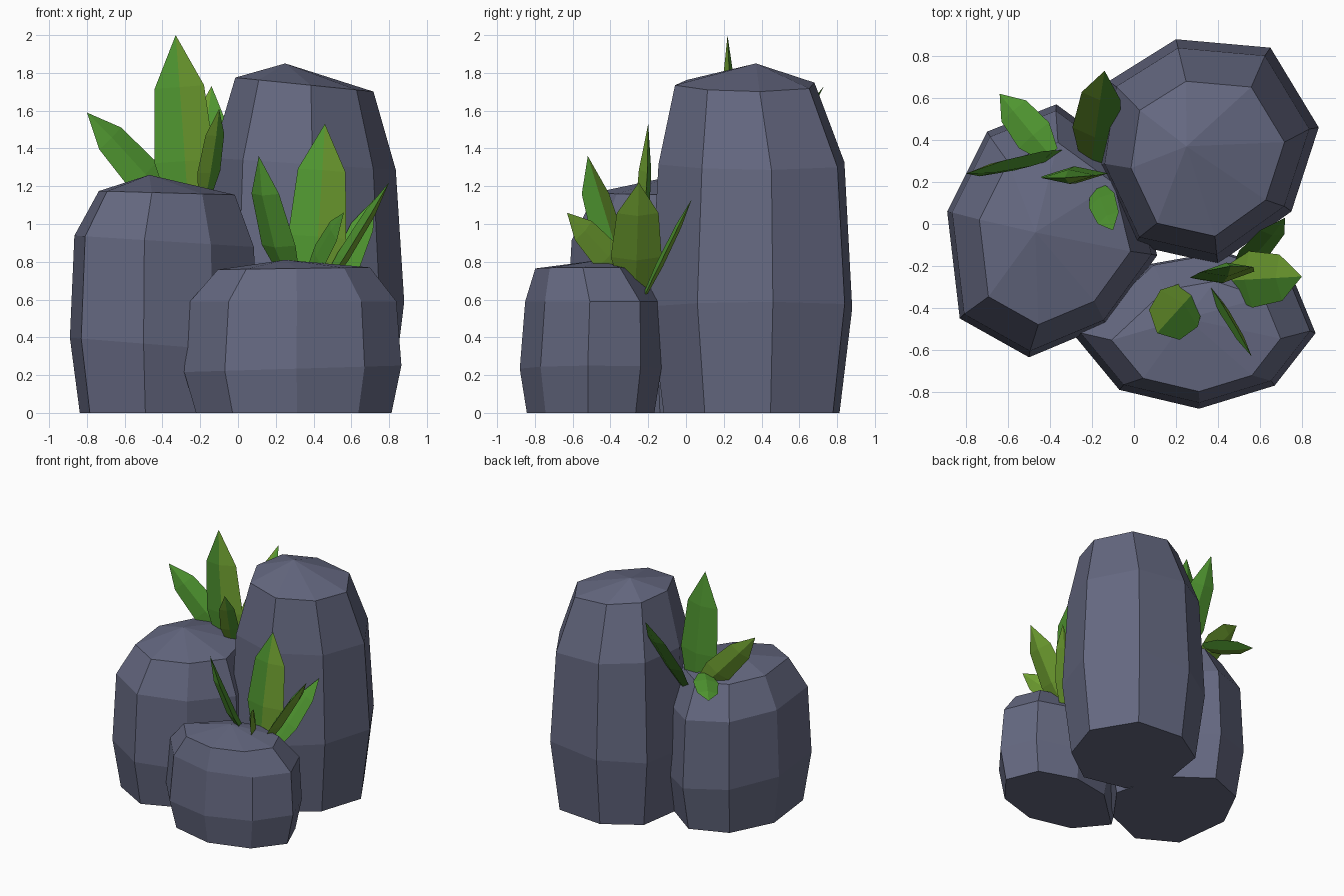
import bpy
import bmesh
from mathutils import Vector

cube = bpy.data.objects.get("Cube")
if cube:
    bpy.data.objects.remove(cube, do_unlink=True)


def make_material(name, rgb):
    mat = bpy.data.materials.new(name)
    mat.use_nodes = True
    mat.diffuse_color = (*rgb, 1)
    bsdf = next(n for n in mat.node_tree.nodes if n.type == 'BSDF_PRINCIPLED')
    bsdf.inputs["Base Color"].default_value = (*rgb, 1)
    bsdf.inputs["Roughness"].default_value = 0.9
    return mat


STONE = make_material("slate stone", (0.13, 0.14, 0.22))
GREEN = make_material("leaf green", (0.08, 0.31, 0.03))
LIME = make_material("leaf yellow green", (0.16, 0.35, 0.03))


def finish(name, bm, materials):
    bmesh.ops.recalc_face_normals(bm, faces=bm.faces)
    mesh = bpy.data.meshes.new(name)
    bm.to_mesh(mesh)
    bm.free()
    for mat in materials:
        mesh.materials.append(mat)
    obj = bpy.data.objects.new(name, mesh)
    bpy.context.collection.objects.link(obj)
    return obj


def bridge(bm, lower, upper):
    """Quads between two rings; returns them in order."""
    n = len(lower)
    return [bm.faces.new((lower[i], lower[(i + 1) % n], upper[(i + 1) % n], upper[i]))
            for i in range(n)]


def fan(bm, ring, tip):
    n = len(ring)
    return [bm.faces.new((ring[i], ring[(i + 1) % n], tip)) for i in range(n)]


def rock(name, outline, levels, apex):
    """Faceted boulder: the outline is scaled at each (height, scale, shift x, shift y, tilt)."""
    bm = bmesh.new()
    cx = sum(p[0] for p in outline) / len(outline)
    cy = sum(p[1] for p in outline) / len(outline)
    rings = []
    for z, s, sx, sy, tilt in levels:
        rings.append([bm.verts.new((cx + sx + s * (x - cx), cy + sy + s * (y - cy),
                                    z + tilt * (x - cx))) for x, y in outline])
    bm.faces.new(rings[0])
    for lower, upper in zip(rings, rings[1:]):
        bridge(bm, lower, upper)
    fan(bm, rings[-1], bm.verts.new(apex))
    return finish(name, bm, [STONE])


# Boulders
rock("tall_rock",
     [(0.20, 0.88), (-0.12, 0.68), (-0.18, 0.28), (0.0, -0.10),
      (0.40, -0.19), (0.75, 0.06), (0.88, 0.46), (0.65, 0.84)],
     [(0, 0.87, 0, 0, 0), (0.56, 1, 0, 0, 0.05), (1.32, 0.92, 0, 0, -0.06),
      (1.74, 0.69, 0.01, -0.04, -0.07)],
     (0.25, 0.37, 1.85))
rock("wide_rock",
     [(-0.37, 0.57), (-0.70, 0.44), (-0.89, 0.06), (-0.83, -0.45),
      (-0.50, -0.635), (-0.13, -0.48), (0.11, -0.15), (0.0, 0.30)],
     [(0, 0.89, 0, 0, 0), (0.36, 1, 0, 0, -0.08), (0.91, 0.95, 0, 0, -0.06),
      (1.165, 0.72, 0.02, -0.01, -0.02)],
     (-0.47, -0.04, 1.26))
rock("small_rock",
     [(0.31, -0.88), (0.67, -0.77), (0.865, -0.52), (0.75, -0.24),
      (0.42, -0.13), (0.08, -0.19), (-0.285, -0.53), (-0.07, -0.79)],
     [(0, 0.90, 0, 0, 0), (0.235, 1, 0, 0, 0.03), (0.59, 0.95, 0, 0.01, 0.0),
      (0.765, 0.70, -0.01, -0.03, 0.01)],
     (0.25, -0.45, 0.81))


def leaf(name, base, tip, across, width, lime="", bow=0.0):
    """Pointed leaf with a ridge on both sides; lime lists the yellow-green quarters."""
    bm = bmesh.new()
    base, tip = Vector(base), Vector(tip)
    spine = tip - base
    along = spine.normalized()
    side = Vector(across)
    side = (side - along * side.dot(along)).normalized()
    face = along.cross(side)
    rings = []
    for t, w in ((0, 0.5), (0.32, 1.0), (0.72, 0.82)):
        c = base + spine * t + face * bow * t * (1 - t) * 4
        half = side * width * w / 2
        ridge = face * width * w * 0.13
        rings.append([bm.verts.new(p) for p in (c - half, c - ridge, c + half, c + ridge)])
    bm.faces.new(rings[0])
    strips = [bridge(bm, a, b) for a, b in zip(rings, rings[1:])]
    strips.append(fan(bm, rings[-1], bm.verts.new(tip)))
    # Quarters in order: a and b lie behind the side axis, c and d in front of it
    for strip in strips:
        for quarter, f in zip("abcd", strip):
            f.material_index = int(quarter in lime)
    return finish(name, bm, [GREEN, LIME])


# Upper plant, between the tall and wide rocks
leaf("upper_leaf_tall", (-0.26, 0.24, 1.02), (-0.33, 0.22, 2.0), (1, 0.05, 0), 0.32, "b")
leaf("upper_leaf_left", (-0.36, 0.33, 1.10), (-0.80, 0.24, 1.59), (0.5, 0.35, 0.6), 0.22, "cd")
leaf("upper_leaf_low", (-0.40, 0.33, 1.22), (-0.64, 0.62, 1.17), (0.7, 0.7, 0.1), 0.19, "d")
leaf("upper_leaf_back", (-0.20, 0.30, 1.05), (-0.14, 0.73, 1.73), (1, -0.1, 0.2), 0.23, "a")
leaf("upper_leaf_front", (-0.18, 0.18, 1.12), (-0.10, -0.03, 1.61), (0.8, 0.5, 0), 0.14, "a")

# Lower plant, on the small rock
leaf("lower_leaf_tall", (0.40, -0.26, 0.65), (0.46, -0.20, 1.53), (1, 0.1, 0), 0.31, "b")
leaf("lower_leaf_left", (0.29, -0.32, 0.68), (0.11, -0.52, 1.36), (0.7, -0.7, 0), 0.25, "d", -0.03)
leaf("lower_leaf_front", (0.37, -0.32, 0.72), (0.56, -0.63, 1.06), (0, 0.2, 1), 0.17, "ab")
leaf("lower_leaf_right", (0.44, -0.27, 0.64), (0.80, -0.25, 1.22), (0, 1, 0.1), 0.27, "abc")
leaf("lower_leaf_back", (0.50, -0.22, 0.62), (0.72, 0.03, 1.13), (0.6, -0.2, -0.4), 0.15, "cd")
